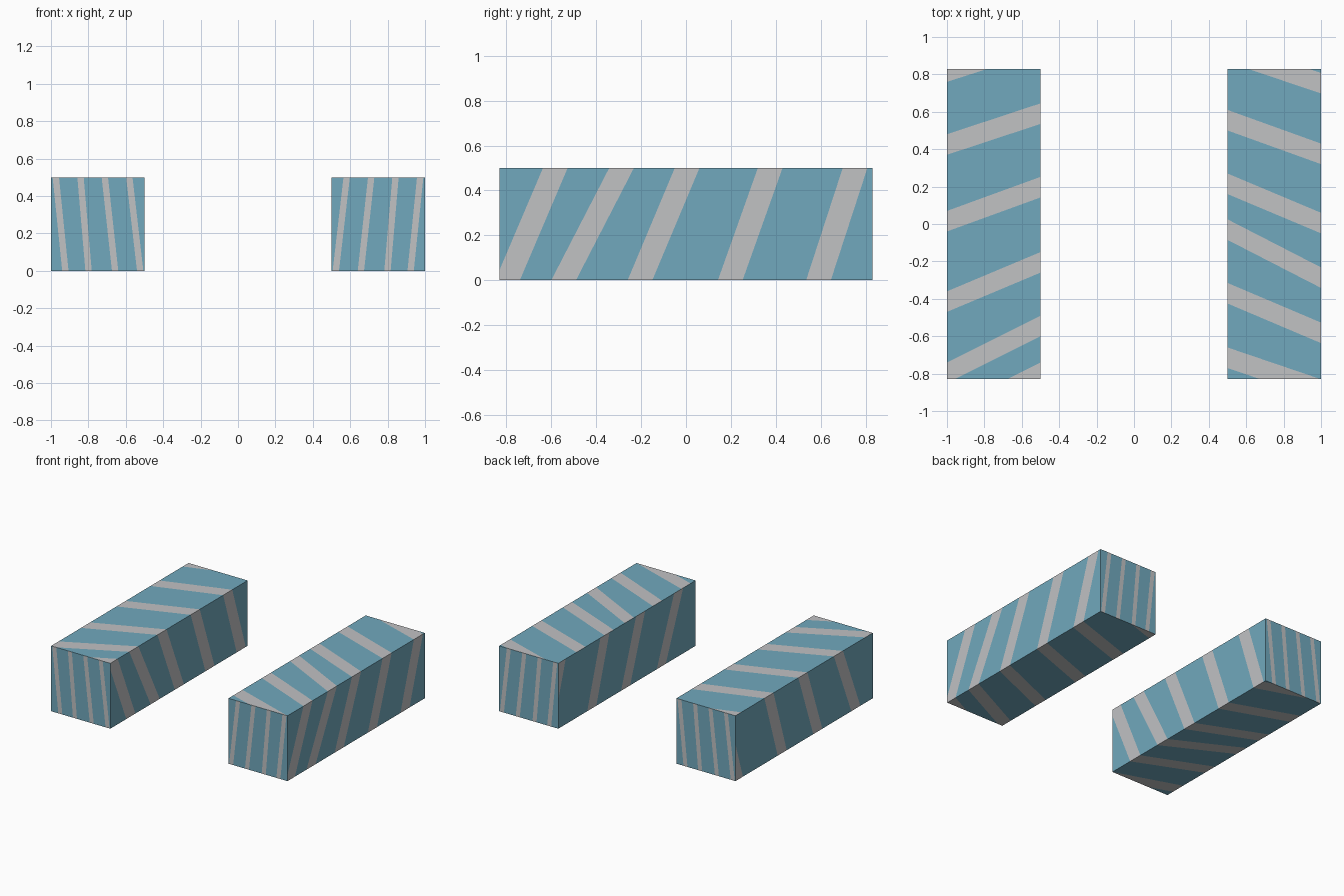
import bpy, bmesh
from mathutils import Vector

if "Cube" in bpy.data.objects:
    bpy.data.objects.remove(bpy.data.objects["Cube"])

HALF = 0.83      # half length of a block
WIDE = 0.11      # stripe width along the long sides
THIN = 0.034     # stripe width on the end faces


def material(name, rgb):
    m = bpy.data.materials.new(name)
    m.diffuse_color = (*rgb, 1.0)
    m.use_nodes = True
    m.node_tree.nodes["Principled BSDF"].inputs["Base Color"].default_value = m.diffuse_color
    return m


teal = material("teal_paint", (0.165, 0.395, 0.509))
grey = material("light_grey_stripe", (0.533, 0.539, 0.552))

# Stripe lower edges (start, end) on the four long sides, in order round the block
SIDES = [
    [(0.866, 0.698), (0.50, 0.32), (0.16, -0.05), (-0.085, -0.342),
     (-0.425, -0.637), (-0.77, -0.94)],
    [(0.698, 0.535), (0.32, 0.142), (-0.05, -0.26), (-0.342, -0.60),
     (-0.637, -0.85)],
    [(0.92, 0.76), (0.535, 0.37), (0.142, -0.04), (-0.26, -0.47),
     (-0.60, -0.85), (-0.85, -1.1)],
    [(0.90, 0.74), (0.37, 0.21), (-0.04, -0.22), (-0.47, -0.68)],
]
# Stripe inner edges (bottom, top) on the end faces
ENDS = [(0.506, 0.564), (0.64, 0.695), (0.782, 0.825), (0.906, 0.957)]


def striped_face(bm, lo, hi, stripes, width, place):
    """Quad cut along the stripe edges, then placed in space by place(u, v)."""
    t = bmesh.new()
    t.faces.new([t.verts.new(p) for p in
                 ((lo, 0, 0), (hi, 0, 0), (hi, 1, 0), (lo, 1, 0))])
    for a, b in stripes:
        for off in (0, width):
            bmesh.ops.bisect_plane(
                t, geom=t.verts[:] + t.edges[:] + t.faces[:], dist=1e-5,
                plane_co=(a + off, 0, 0), plane_no=Vector((1, a - b, 0)).normalized())
    for f in t.faces:
        c = f.calc_center_median()
        on = any(0 < c.x - (a + (b - a) * c.y) < width for a, b in stripes)
        new = bm.faces.new([bm.verts.new(place(v.co.x, v.co.y)) for v in f.verts])
        new.material_index = int(on)
    t.free()


def block(name, corners, sign):
    bm = bmesh.new()
    # Long sides, stripes winding round the block
    for i, stripes in enumerate(SIDES):
        (x0, z0), (x1, z1) = corners[i], corners[(i + 1) % 4]
        striped_face(bm, -HALF, HALF, stripes, WIDE,
                     lambda u, v: (x0 + (x1 - x0) * v, u, z0 + (z1 - z0) * v))
    # Front and back ends
    striped_face(bm, 0.5, 1.0, ENDS, THIN, lambda u, v: (sign * u, -HALF, v * 0.5))
    striped_face(bm, 0.5, 1.0, ENDS, THIN, lambda u, v: (sign * (1.5 - u), HALF, v * 0.5))
    # Turn every face outwards
    bm.normal_update()
    centre = Vector((sign * 0.75, 0, 0.25))
    for f in bm.faces:
        if f.normal.dot(f.calc_center_median() - centre) < 0:
            f.normal_flip()
    bmesh.ops.remove_doubles(bm, verts=bm.verts[:], dist=1e-4)
    me = bpy.data.meshes.new(name)
    bm.to_mesh(me)
    bm.free()
    me.materials.append(teal)
    me.materials.append(grey)
    bpy.context.collection.objects.link(bpy.data.objects.new(name, me))


# The left block is the right one mirrored and rolled half a turn
block("right_block", [(0.5, 0.5), (1, 0.5), (1, 0), (0.5, 0)], 1)
block("left_block", [(-1, 0), (-0.5, 0), (-0.5, 0.5), (-1, 0.5)], -1)
